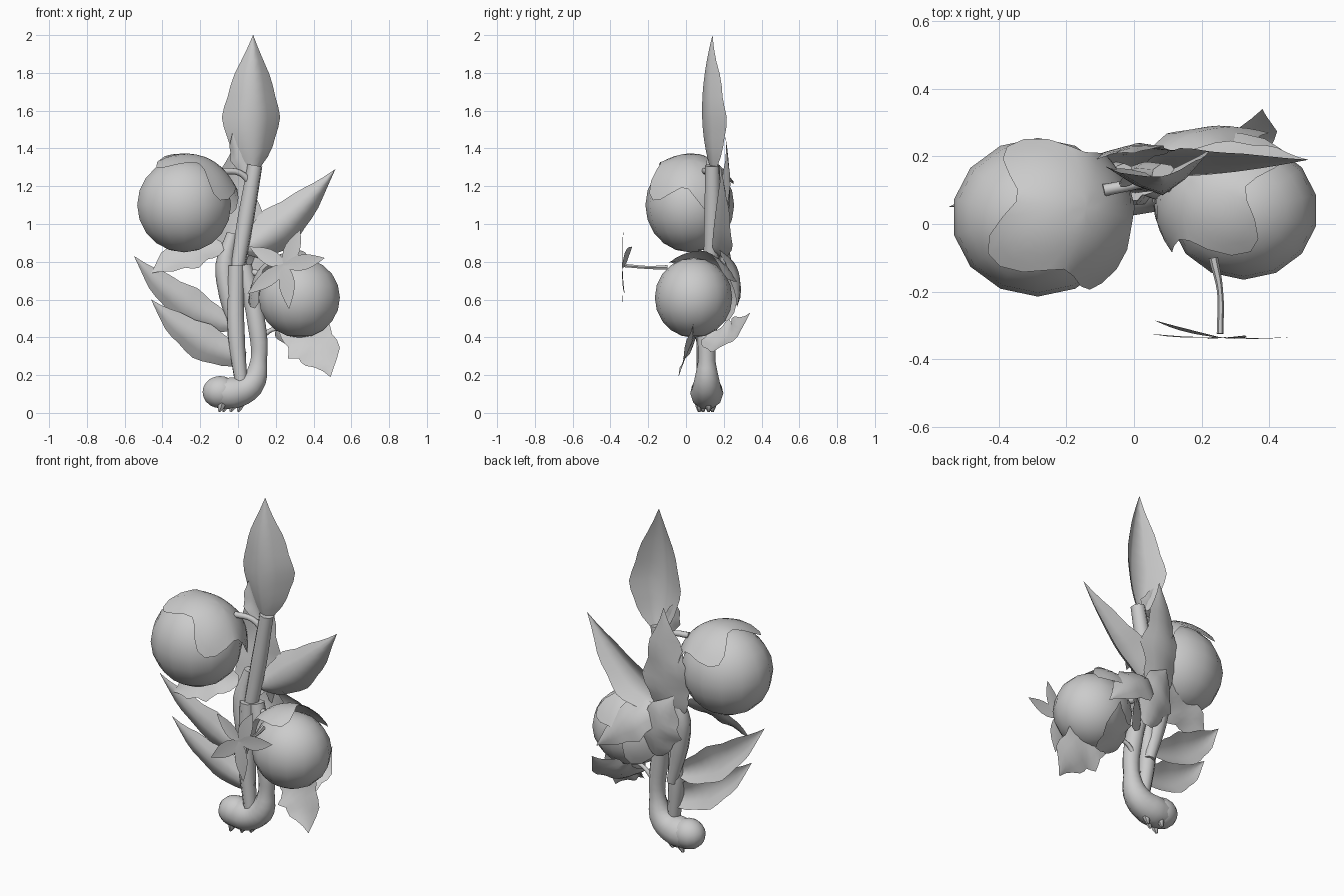
import bpy, bmesh
from math import sin, cos, pi, radians
from mathutils import Vector as V

if "Cube" in bpy.data.objects:
    bpy.data.objects.remove(bpy.data.objects["Cube"])


def shade(ob, angle=50):
    bpy.ops.object.select_all(action='DESELECT')
    ob.select_set(True)
    bpy.context.view_layer.objects.active = ob
    bpy.ops.object.shade_smooth_by_angle(angle=radians(angle))


def finish(bm, name, angle=50):
    me = bpy.data.meshes.new(name)
    bm.to_mesh(me)
    bm.free()
    ob = bpy.data.objects.new(name, me)
    bpy.context.collection.objects.link(ob)
    shade(ob, angle)
    return ob


def grid_faces(bm, rows):
    for a, b in zip(rows, rows[1:]):
        for i in range(len(a) - 1):
            bm.faces.new((a[i], a[i + 1], b[i + 1], b[i]))


def leaf(name, base, mid, tip, width, facing, fold=0.3, wave=0.0, blunt=0.8, n=12):
    """Blade along a curved midrib; sides lift toward 'facing' by 'fold'."""
    p0, p2, f = V(base), V(tip), V(facing).normalized()
    p1 = 2 * V(mid) - (p0 + p2) / 2
    bm = bmesh.new()
    rows = []
    for i in range(n + 1):
        t = i / n
        c = p0 * (1 - t) ** 2 + p1 * 2 * t * (1 - t) + p2 * t * t
        tan = ((p1 - p0) * (1 - t) + (p2 - p1) * t).normalized()
        side = tan.cross(f).normalized()
        up = side.cross(tan)
        h = width * max(sin(pi * (0.06 + 0.94 * t) ** blunt), 0.004)
        h *= 1 + wave * sin(t * 6 * pi)
        row = []
        for s in (-1, -0.5, 0, 0.5, 1):
            lift = fold * h * abs(s) ** 1.4 + wave * h * 0.5 * s * sin(t * 5 * pi)
            row.append(bm.verts.new(c + side * h * s + up * lift))
        rows.append(row)
    grid_faces(bm, rows)
    return finish(bm, name, 70)


def tube(name, pts, sides=2):
    """Tapered tube; pts are (x, y, z, radius)."""
    cu = bpy.data.curves.new(name, 'CURVE')
    cu.dimensions = '3D'
    cu.bevel_depth = 1
    cu.bevel_resolution = sides
    cu.resolution_u = 4
    cu.use_fill_caps = True
    sp = cu.splines.new('BEZIER')
    sp.bezier_points.add(len(pts) - 1)
    for b, p in zip(sp.bezier_points, pts):
        b.co, b.radius = p[:3], p[3]
        b.handle_left_type = b.handle_right_type = 'AUTO'
    ob = bpy.data.objects.new(name, cu)
    bpy.context.collection.objects.link(ob)
    bpy.ops.object.select_all(action='DESELECT')
    ob.select_set(True)
    bpy.context.view_layer.objects.active = ob
    bpy.ops.object.convert(target='MESH')
    shade(bpy.context.object)


def ball(name, c, r, seg=14, rings=10):
    bm = bmesh.new()
    bmesh.ops.create_uvsphere(bm, u_segments=seg, v_segments=rings, radius=1)
    for v in bm.verts:
        v.co = V(c) + V([v.co[i] * r[i] for i in range(3)])
    finish(bm, name)


def husk(name, c, r, axis, spread, lobes, turn=0.0):
    """Lobed shell lying on a ball around 'axis', lifting at its rim."""
    z = V(axis).normalized()
    x = z.orthogonal().normalized()
    y = z.cross(x)
    bm = bmesh.new()
    rows = []
    for i in range(8):
        k = i / 7
        row = []
        for j in range(30):
            a = 2 * pi * j / 30
            th = spread * k * (1 + 0.25 * cos(lobes * a + turn))
            d = z * cos(th) + (x * cos(a) + y * sin(a)) * sin(th)
            rr = 1.03 + 0.05 * k ** 4
            row.append(bm.verts.new(V(c) + V([d[m] * r[m] for m in range(3)]) * rr))
        rows.append(row + [row[0]])
    grid_faces(bm, rows)
    bmesh.ops.remove_doubles(bm, verts=bm.verts, dist=0.0005)
    finish(bm, name, 70)


# stalks: hooked foot and overlapping stems
tube("hooked_stem", [(-0.12, .11, .11, .08), (-0.03, .11, .105, .088), (.07, .11, .15, .072),
                     (.11, .11, .28, .045), (.10, .11, .46, .05), (.03, .13, .78, .045)], 3)
ball("foot_bulb", (-0.095, .11, .11), (.095, .085, .085))
tube("inner_stem", [(.02, .09, .14, .035), (-0.01, .1, .42, .048), (-0.01, .11, .78, .045)])
tube("left_stem", [(.0, .13, .4, .03), (-0.05, .13, .62, .05), (-0.07, .14, .78, .05), (-0.03, .15, .95, .03)])
tube("upper_stem", [(-0.005, .13, .76, .04), (.04, .14, 1.02, .045), (.09, .14, 1.31, .04)])

# root stubs under the foot
for i, (x, y) in enumerate([(-0.08, .07), (-0.06, .14), (-0.02, .09), (.02, .12)]):
    tube(f"root_{i}", [(x, y, .07, .028), (x - .01, y, .03, .018), (x - .02, y, .006, .007)], 1)

# fruits with husks
L, LR = (-0.285, .02, 1.1), (.255, .235, .25)
R, RR = (.325, .04, .61), (.22, .205, .212)
ball("left_fruit", L, LR)
ball("right_fruit", R, RR)
husk("left_husk", (-0.27, .02, 1.115), LR, (.45, .1, .8), 1.05, 4, .6)
husk("right_husk", (.295, .06, .62), (.225, .205, .225), (-.6, .35, .65), 1.15, 4, .3)

# fruit stalks
tube("left_stalk", [(.08, .14, 1.2, .02), (.01, .12, 1.27, .016), (-0.09, .1, 1.28, .018)])
tube("right_stalk", [(.02, .12, .66, .02), (.07, .12, .74, .018), (.14, .1, .72, .018)])
tube("low_stalk", [(.1, .13, .34, .014), (.16, .14, .43, .012), (.24, .12, .45, .01)])

# tall top leaf, ridge toward the front
leaf("top_leaf", (.08, .13, 1.29), (.085, .085, 1.62), (.08, .14, 2.0), .15, (.15, -1, 0), -.7, .04, .85)
leaf("top_bud_leaf", (.05, .14, 1.26), (.0, .14, 1.37), (-0.03, .14, 1.48), .05, (.2, -1, 0), .4, .1)

# long side leaves
leaf("right_leaf", (.04, .14, .87), (.26, .15, 1.01), (.515, .19, 1.29), .115, (.15, -.95, 0), -.75, .05)
leaf("left_leaf_upper", (-0.04, .11, .46), (-0.31, .07, .6), (-0.55, .05, .83), .095, (-.1, -.9, 0), -.5, .07)
leaf("left_leaf_lower", (.04, .09, .29), (-0.23, .05, .4), (-0.46, .04, .6), .095, (-.1, -.9, 0), -.5, .07)
leaf("left_leaf_hanging", (-0.08, .12, .88), (-0.28, .08, .83), (-0.46, .05, .74), .105, (-.1, -.8, .6), .2, .14, .9)

# broad ragged leaves at the back
leaf("back_leaf_tall", (-0.02, .17, .8), (-0.02, .23, 1.1), (.0, .21, 1.46), .14, (.15, -1, 0), .2, .12)
leaf("back_leaf_short", (.06, .19, .56), (.02, .24, .76), (-0.06, .2, .95), .125, (.1, -1, 0), .3, .12, .9)
leaf("back_leaf_right", (.06, .2, .84), (.22, .28, .74), (.4, .27, .56), .11, (-.3, -.9, -.2), .4, .08)

# drooping leaves under the right fruit
leaf("low_leaf_front", (.22, .08, .46), (.39, .03, .37), (.49, -.04, .19), .135, (.1, -1, .1), .15, .13, 1.0)
leaf("low_leaf_back", (.2, .1, .4), (.3, .22, .4), (.38, .34, .53), .12, (.5, -.4, .7), .2, .14, 1.0)

# small five-petalled flower in front of the right fruit
tube("flower_stalk", [(.235, -.1, .77, .014), (.255, -.2, .77, .009), (.255, -.325, .78, .01)], 1)
for i, (x, y, z) in enumerate([(.33, -.33, .97), (.46, -.335, .82), (.27, -.335, .55),
                               (.05, -.325, .63), (.06, -.285, .88)]):
    c = V((.25, -.335, .78))
    t = V((x, y, z))
    leaf(f"petal_{i}", c, (c + t) / 2 - V((0, .003, 0)), t, .042, (0, -1, 0), .05, 0, .85, 6)
